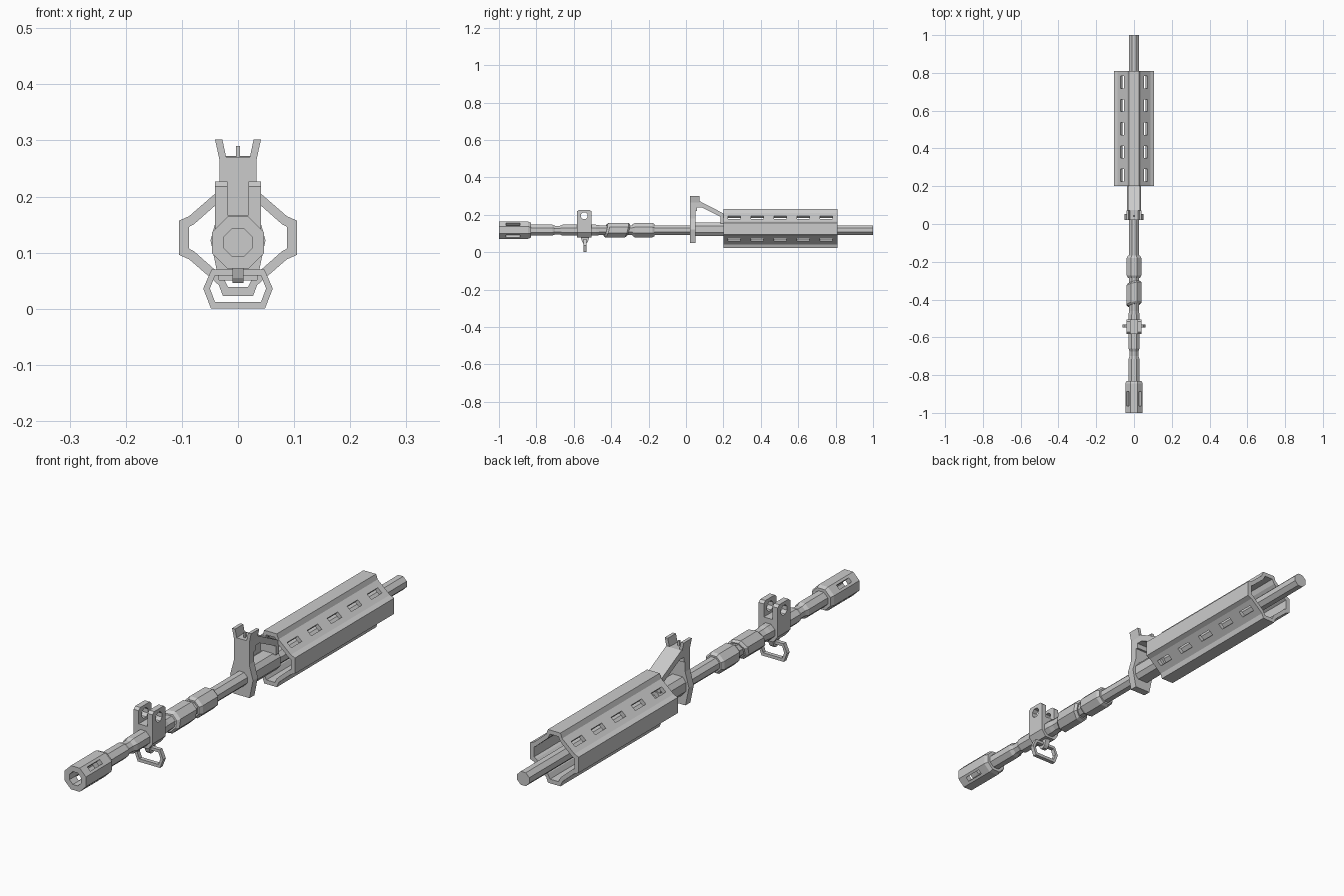
import bpy, bmesh, math
from mathutils import Matrix, Vector

if "Cube" in bpy.data.objects:
    bpy.data.objects.remove(bpy.data.objects["Cube"])

ZC = 0.118   # barrel axis height
ZH = 0.1265  # handguard centre height


def finish(name, bm):
    bmesh.ops.recalc_face_normals(bm, faces=bm.faces[:])
    me = bpy.data.meshes.new(name)
    bm.to_mesh(me)
    bm.free()
    ob = bpy.data.objects.new(name, me)
    bpy.context.collection.objects.link(ob)
    return ob


def loft(name, rings, loop=False):
    """Skin matching rings of points; cap the ends, or close into a loop."""
    bm = bmesh.new()
    vs = [[bm.verts.new(p) for p in r] for r in rings]
    n = len(rings[0])
    pairs = list(zip(vs, vs[1:])) + ([(vs[-1], vs[0])] if loop else [])
    for a, b in pairs:
        for i in range(n):
            j = (i + 1) % n
            bm.faces.new((a[i], a[j], b[j], b[i]))
    if not loop:
        bm.faces.new(vs[0])
        bm.faces.new(vs[-1])
    return finish(name, bm)


def turned(name, steps, shear=(0, 0)):
    """Eight-sided turned part along y from (y, flat radius) steps."""
    rings = []
    for y, r in steps:
        ring = []
        for i in range(8):
            a = math.pi / 8 + i * math.pi / 4
            x, z = [r / math.cos(math.pi / 8) * f for f in (math.cos(a), math.sin(a))]
            ring.append((x, y + shear[0] * x + shear[1] * z, ZC + z))
        rings.append(ring)
    return loft(name, rings)


def along_y(name, xz, y0, y1):
    return loft(name, [[(x, y, z) for x, z in xz] for y in (y0, y1)])


def along_x(name, yz, x0, x1):
    return loft(name, [[(x, y, z) for y, z in yz] for x in (x0, x1)])


def mirror_x(half):
    return half + [(-x, z) for x, z in reversed(half)]


def cut(ob, matrices):
    """Subtract unit cubes placed by the given matrices."""
    bm = bmesh.new()
    for m in matrices:
        bmesh.ops.create_cube(bm, size=1, matrix=m)
    subtract(ob, finish("cutter", bm))


def subtract(ob, cutter):
    cutter.hide_render = True
    mod = ob.modifiers.new("cut", 'BOOLEAN')
    mod.operation = 'DIFFERENCE'
    mod.solver = 'EXACT'
    mod.object = cutter
    bpy.context.view_layer.objects.active = ob
    bpy.ops.object.modifier_apply(modifier="cut")
    bpy.data.objects.remove(cutter)


def slot(x, y, z, angle, size):
    return (Matrix.Translation((x, y, z)) @ Matrix.Rotation(angle, 4, 'Y')
            @ Matrix.Diagonal((*size, 1)))


# Barrel with a waist behind the muzzle
turned("barrel", [(-0.84, 0.029), (-0.715, 0.029), (-0.70, 0.023), (-0.675, 0.023),
                  (-0.66, 0.029), (-0.48, 0.029), (-0.46, 0.026), (1.0, 0.026)])

# Hollow muzzle device with slots on the four diagonal flats
muzzle = turned("muzzle_device", [(-0.855, 0.025), (-1.0, 0.025), (-1.0, 0.046),
                                  (-0.845, 0.046), (-0.83, 0.040)])
d = 0.04 * math.sqrt(0.5)
cut(muzzle, [slot(sx * d, -0.925, ZC + sz * d, -sx * sz * math.pi / 4, (0.05, 0.075, 0.018))
             for sx in (-1, 1) for sz in (-1, 1)])

# Two heavier barrel collars, the front one with slanted ends
turned("slanted_collar", [(-0.43, 0.031), (-0.42, 0.039), (-0.32, 0.039), (-0.31, 0.031)], (0.2, 0.25))
turned("rear_collar", [(-0.285, 0.032), (-0.272, 0.039), (-0.18, 0.039), (-0.168, 0.032)])

# Clamp block with two drilled ears
along_y("clamp_block", mirror_x([(0.041, 0.167), (0.041, 0.105), (0.022, 0.08)]), -0.583, -0.505)
for side, sx in (("left", -1), ("right", 1)):
    ear = along_x("clamp_ear_" + side,
                  [(-0.583, 0.16), (-0.583, 0.218), (-0.573, 0.227), (-0.515, 0.227),
                   (-0.505, 0.218), (-0.505, 0.16)], sx * 0.019, sx * 0.041)
    hole = [(-0.544 + 0.02 * math.cos(i * math.pi / 4 + 0.39), 0.195 + 0.02 * math.sin(i * math.pi / 4 + 0.39))
            for i in range(8)]
    subtract(ear, along_x("hole", hole, sx * 0.01, sx * 0.05))

# Lug and hexagonal sling loop under the clamp
along_x("sling_lug", [(-0.565, 0.085), (-0.515, 0.085), (-0.525, 0.055), (-0.534, 0.046),
                      (-0.548, 0.046), (-0.555, 0.055)], -0.010, 0.010)
outer = [(0.047, 0.070), (0.062, 0.036), (0.048, 0.0), (-0.048, 0.0), (-0.062, 0.036), (-0.047, 0.070)]
inner = [(0.041, 0.059), (0.050, 0.036), (0.041, 0.012), (-0.041, 0.012), (-0.050, 0.036), (-0.041, 0.059)]
loft("sling_loop", [[(x, y, z) for x, z in ring] for ring, y in
                    ((outer, -0.548), (outer, -0.532), (inner, -0.532), (inner, -0.548))], loop=True)

# Front sight: plate with flared ears, collar round the barrel, centre pin
along_y("sight_plate", mirror_x([(0.033, 0.27), (0.033, 0.18), (0.049, 0.122), (0.034, 0.05)]), 0.022, 0.052)
for side, sx in (("left", -1), ("right", 1)):
    along_y("sight_ear_" + side, [(sx * x, z) for x, z in
                                  ((0.033, 0.265), (0.041, 0.302), (0.028, 0.302), (0.020, 0.265))], 0.022, 0.072)
along_y("sight_pin", mirror_x([(0.004, 0.29), (0.004, 0.265)]), 0.038, 0.047)

# Sloping sight brace and the base that joins it to the handguard
along_x("sight_brace", [(0.04, 0.27), (0.075, 0.272), (0.205, 0.205), (0.205, 0.155),
                        (0.185, 0.155), (0.185, 0.19), (0.085, 0.24), (0.06, 0.24),
                        (0.06, 0.22), (0.04, 0.22)], -0.033, 0.033)
along_y("sight_base", mirror_x([(0.022, 0.158), (0.036, 0.14), (0.036, 0.105), (0.022, 0.088)]), 0.045, 0.21)

# Hollow handguard with five slots on each slanted face
def ring_section(quarter):
    return mirror_x(quarter + [(x, 2 * ZH - z) for x, z in reversed(quarter)])


shell = ring_section([(0.027, 0.230), (0.034, 0.211), (0.087, 0.165), (0.105, 0.157)])
bore = ring_section([(0.018, 0.214), (0.027, 0.196), (0.078, 0.151), (0.087, 0.146)])
guard = loft("handguard", [[(x, y, z) for x, z in s] for s, y in
                           ((shell, 0.2), (shell, 0.81), (bore, 0.81), (bore, 0.2))], loop=True)
cut(guard, [slot(sx * 0.060, 0.258 + i * 0.123, ZH + sz * 0.057, sx * sz * math.radians(41), (0.024, 0.065, 0.07))
            for sx in (-1, 1) for sz in (-1, 1) for i in range(5)])
